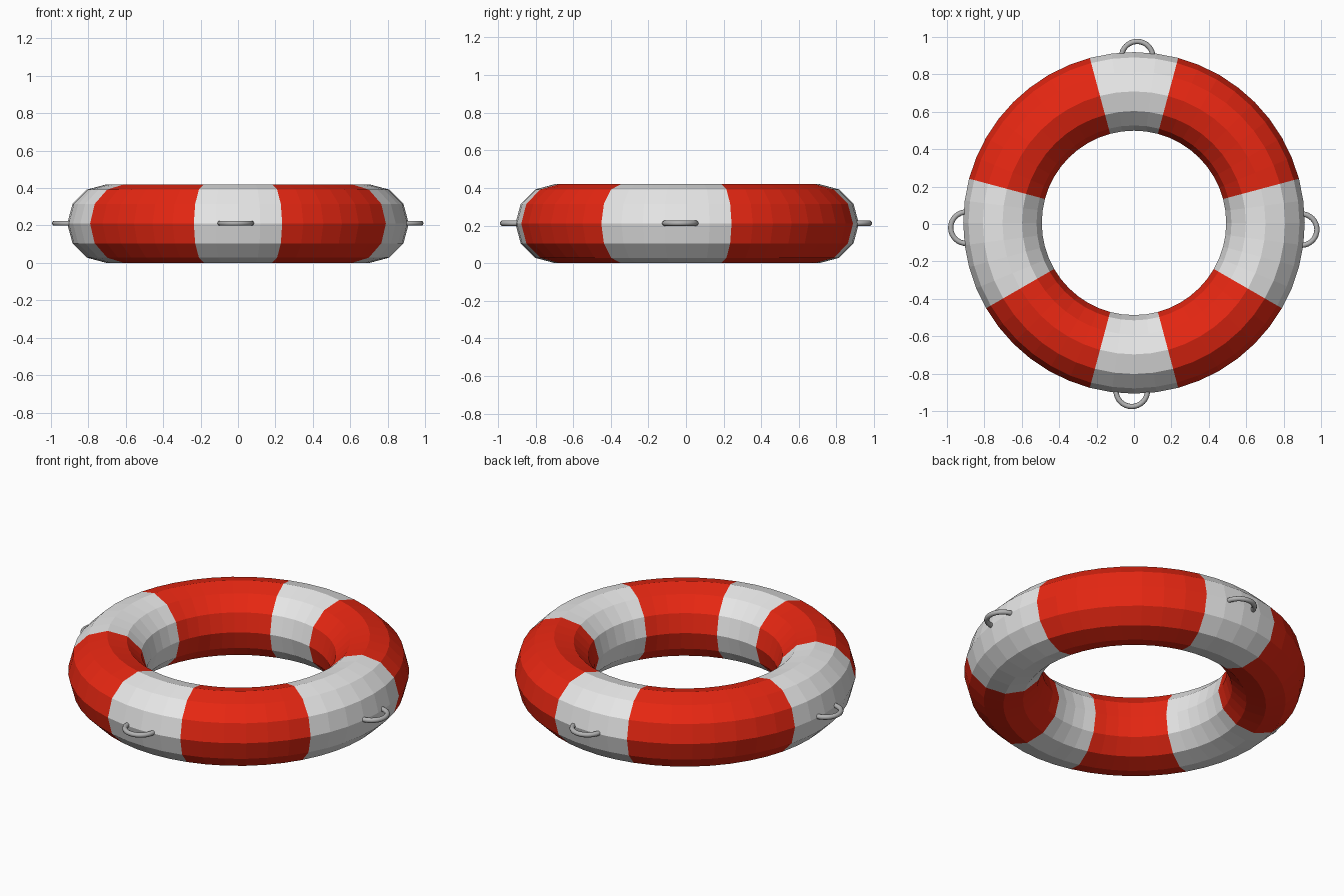
import bpy
from math import atan2, degrees, pi

cube = bpy.data.objects.get("Cube")
if cube:
    bpy.data.objects.remove(cube, do_unlink=True)


def material(name, colour):
    m = bpy.data.materials.new(name)
    m.use_nodes = True
    m.diffuse_color = (*colour, 1)
    m.node_tree.nodes["Principled BSDF"].inputs["Base Color"].default_value = (*colour, 1)
    return m


red = material("red", (0.8, 0.02, 0.006))
white = material("white", (0.8, 0.8, 0.8))
grey = material("metal grey", (0.45, 0.45, 0.45))


def torus(name, location, major, minor, sides, tube_sides, materials):
    bpy.ops.mesh.primitive_torus_add(
        location=location, major_radius=major, minor_radius=minor,
        major_segments=sides, minor_segments=tube_sides)
    obj = bpy.context.object
    obj.name = name
    for m in materials:
        obj.data.materials.append(m)
    return obj


# Faceted float ring
mid = 0.21
float_ring = torus("float_ring", (0, 0.006, mid), 0.703, mid, 48, 12, [red, white])
float_ring.data.shade_flat()

# White bands: start and end angle, the side bands reach further to the front
bands = [(-30, 15), (75, 105), (165, 210), (255, 285)]
for face in float_ring.data.polygons:
    angle = degrees(atan2(face.center.y, face.center.x))
    face.material_index = int(any((angle - start) % 360 < end - start for start, end in bands))

# Rope loops half sunk into the outer rim
loops = {"front": (-0.012, -0.892), "back": (0.017, 0.892),
         "left": (0.894, -0.03), "right": (-0.896, -0.02)}
for side, (x, y) in loops.items():
    loop = torus(side + "_rope_loop", (x, y, mid + 0.002), 0.084, 0.014, 32, 10, [grey])
    bpy.ops.object.shade_smooth_by_angle(angle=pi / 4)
